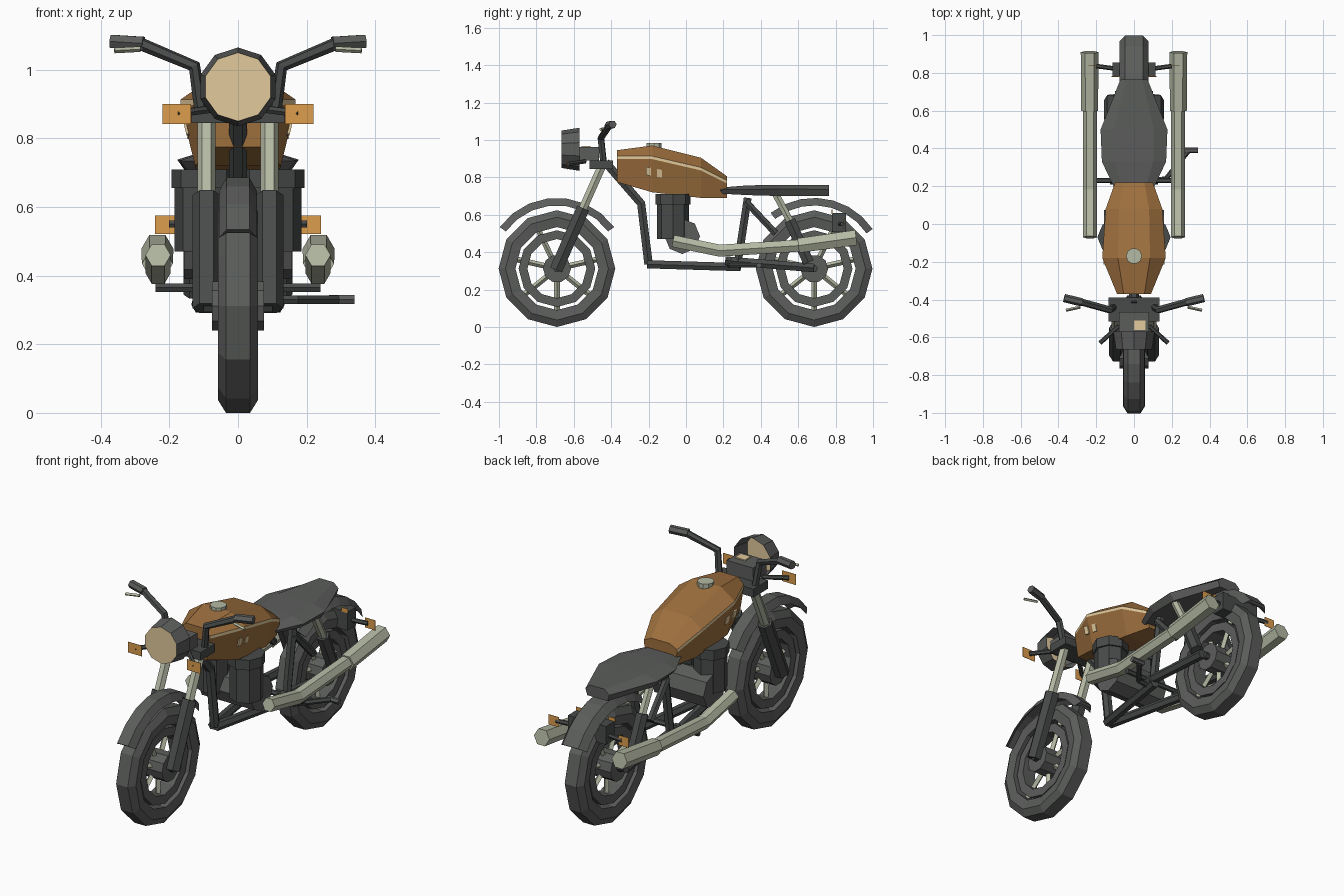
import bpy, bmesh, math
from mathutils import Vector

if "Cube" in bpy.data.objects:
    bpy.data.objects.remove(bpy.data.objects["Cube"], do_unlink=True)


def material(name, rgb):
    m = bpy.data.materials.new(name)
    m.use_nodes = True
    m.diffuse_color = (*rgb, 1)
    bsdf = next(n for n in m.node_tree.nodes if n.type == 'BSDF_PRINCIPLED')
    bsdf.inputs["Base Color"].default_value = (*rgb, 1)
    bsdf.inputs["Roughness"].default_value = 0.8
    return m


GREY = material("dark grey", (0.105, 0.11, 0.105))
BLACK = material("charcoal", (0.065, 0.07, 0.068))
CHROME = material("pale metal", (0.46, 0.49, 0.37))
BROWN = material("copper paint", (0.34, 0.16, 0.048))
CREAM = material("cream", (0.76, 0.59, 0.33))
AMBER = material("amber", (0.72, 0.34, 0.075))
SIDES = (("left", 1), ("right", -1))


def finish(name, bm, mats):
    bmesh.ops.recalc_face_normals(bm, faces=bm.faces)
    me = bpy.data.meshes.new(name)
    bm.to_mesh(me)
    bm.free()
    for m in mats:
        me.materials.append(m)
    ob = bpy.data.objects.new(name, me)
    bpy.context.collection.objects.link(ob)
    return ob


def loft(name, rings, mats, loop=False, caps=(True, True), rule=None):
    """Bridge closed rings of points; rule gives a material index per row."""
    bm = bmesh.new()
    vs = [[bm.verts.new(p) for p in r] for r in rings]
    n = len(rings[0])
    for i in range(len(vs) if loop else len(vs) - 1):
        a, b = vs[i], vs[(i + 1) % len(vs)]
        for k in range(n):
            f = bm.faces.new((a[k], a[(k + 1) % n], b[(k + 1) % n], b[k]))
            f.material_index = rule(k) if rule else 0
    if not loop:
        for use, ring in zip(caps, (vs[0], vs[-1])):
            if use:
                bm.faces.new(ring).material_index = len(mats) - 1 if not rule else 0
    return finish(name, bm, mats)


def box(name, lo, hi, mat):
    bm = bmesh.new()
    bmesh.ops.create_cube(bm, size=1)
    for v in bm.verts:
        v.co = [(a + b) / 2 + c * (b - a) for a, b, c in zip(lo, hi, v.co)]
    return finish(name, bm, [mat])


def tube(name, pts, r, mat, res=1):
    """Faceted pipe along points; r may be one radius or one per point."""
    cu = bpy.data.curves.new(name, 'CURVE')
    cu.dimensions = '3D'
    cu.bevel_depth, cu.bevel_resolution, cu.use_fill_caps = 1, res, True
    sp = cu.splines.new('POLY')
    sp.points.add(len(pts) - 1)
    for i, (p, co) in enumerate(zip(sp.points, pts)):
        p.co = (*co, 1)
        p.radius = r[i] if isinstance(r, (list, tuple)) else r
    tmp = bpy.data.objects.new(name, cu)
    bpy.context.collection.objects.link(tmp)
    dg = bpy.context.evaluated_depsgraph_get()
    me = bpy.data.meshes.new_from_object(tmp.evaluated_get(dg))
    bpy.data.objects.remove(tmp, do_unlink=True)
    me.materials.clear()
    me.materials.append(mat)
    me.polygons.foreach_set("use_smooth", [False] * len(me.polygons))
    ob = bpy.data.objects.new(name, me)
    bpy.context.collection.objects.link(ob)
    return ob


def pair(name, pts, r, mat, res=1):
    for side, s in SIDES:
        tube(f"{side}_{name}", [(s * x, y, z) for x, y, z in pts], r, mat, res)


def arc(name, profile, cy, cz, start, end, steps, mat, loop=False):
    """Sweep an (x, radius) profile around the wheel axis."""
    rings = []
    for i in range(steps if loop else steps + 1):
        a = math.radians(start + (end - start) * i / steps)
        rings.append([(x, cy + r * math.cos(a), cz + r * math.sin(a)) for x, r in profile])
    return loft(name, rings, [mat], loop=loop)


# Wheels and mudguards
AXLE = 0.312
for end, cy, g, a0, a1 in (("front", -0.69, 0.055, 36, 144), ("rear", 0.685, 0.078, 34, 128)):
    tyre = [(-0.035, 0.312), (-0.058, 0.275), (-0.05, 0.222), (0.05, 0.222), (0.058, 0.275), (0.035, 0.312)]
    rim = [(-0.04, 0.205), (-0.04, 0.158), (0.04, 0.158), (0.04, 0.205)]
    arc(end + "_tyre", tyre, cy, AXLE, 0, 360, 12, GREY, True)
    arc(end + "_rim", rim, cy, AXLE, 0, 360, 12, GREY, True)
    tube(end + "_hub", [(-0.076, cy, AXLE), (0.076, cy, AXLE)], 0.075, GREY, 3)
    tube(end + "_axle", [(-0.1, cy, AXLE), (0.1, cy, AXLE)], 0.02, BLACK)
    for i in range(7):
        a = math.radians(270 + 360 * i / 7)
        d = Vector((0, math.cos(a), math.sin(a)))
        c = Vector((0, cy, AXLE))
        tube(f"{end}_spoke_{i + 1}", [c + d * 0.05, c + d * 0.225], 0.015, CHROME, 0)
    shell = [(-g, 0.338), (-g * 0.6, 0.378), (g * 0.6, 0.378), (g, 0.338), (g * 0.55, 0.362), (-g * 0.55, 0.362)]
    arc(end + "_mudguard", shell, cy, AXLE, a0, a1, 7, GREY)

# Fork and steering
pair("fork_tube", [(0.092, -0.45, 0.86), (0.092, -0.57, 0.59)], 0.026, CHROME)
pair("fork_slider", [(0.092, -0.55, 0.635), (0.092, -0.695, 0.305)], 0.04, BLACK)
box("fork_clamp", (-0.135, -0.515, 0.845), (0.135, -0.39, 0.89), BLACK)
pair("handlebar", [(0.107, -0.44, 0.87), (0.127, -0.455, 1.01), (0.29, -0.41, 1.078)], 0.019, BLACK)
pair("grip", [(0.275, -0.415, 1.077), (0.37, -0.392, 1.083)], 0.022, GREY)
pair("lever", [(0.285, -0.44, 1.06), (0.36, -0.457, 1.056)], 0.008, CHROME, 0)


# Headlight: open shell with the lens closing its front
def disc(y, r):
    return [(r * math.sin(k * math.pi / 5), y, 0.95 + r * math.cos(k * math.pi / 5)) for k in range(10)]


loft("headlight", [disc(-0.57, 0.115), disc(-0.665, 0.1)], [GREY, CREAM], caps=(False, True))
box("instrument_box", (-0.08, -0.58, 0.89), (0.08, -0.465, 0.962), GREY)
box("gauge_face", (0, -0.56, 0.962), (0.06, -0.51, 0.968), CREAM)

# Turn signals
for side, s in SIDES:
    for end, x0, x1, y, z0, z1 in (("front", 0.137, 0.22, -0.635, 0.842, 0.9), ("rear", 0.18, 0.242, 0.84, 0.522, 0.576)):
        lo, hi = sorted((s * x0, s * x1))
        box(f"{side}_{end}_signal", (lo, y - 0.001, z0), (hi, y + 0.001, z1), AMBER)
    lo, hi = sorted((s * 0.08, s * 0.118))
    box(f"{side}_tail_reflector", (lo, 0.779, 0.605), (hi, 0.783, 0.628), AMBER)
pair("front_signal_stalk", [(0.08, -0.54, 0.885), (0.18, -0.63, 0.872)], 0.012, BLACK)
pair("rear_signal_stalk", [(0.08, 0.82, 0.55), (0.2, 0.836, 0.55)], 0.012, BLACK)
box("tail_bracket", (-0.115, 0.78, 0.51), (0.115, 0.855, 0.61), BLACK)

# Tank: y, top height, top half width, stripe height, widest half width, base height, base half width
TANK = [(-0.37, 0.945, 0.055, 0.905, 0.09, 0.775, 0.07),
        (-0.18, 0.97, 0.085, 0.905, 0.168, 0.72, 0.125),
        (0.08, 0.905, 0.08, 0.845, 0.15, 0.69, 0.115),
        (0.22, 0.805, 0.055, 0.775, 0.1, 0.69, 0.08)]


def tank_ring(y, zt, wt, zm, wm, zb, wb):
    half = [(wt, zt), (wm, zm + 0.008), (wm, zm - 0.008), (wb, zb)]
    return [(x, y, z) for x, z in half] + [(-x, y, z) for x, z in reversed(half)]


loft("tank", [tank_ring(*t) for t in TANK], [BROWN, CREAM], rule=lambda k: int(k in (1, 5)))
tube("filler_cap", [(0, -0.17, 0.95), (0, -0.17, 0.984)], 0.042, CHROME, 3)


def tank_side(y, v):
    """Point on the lower tank flank, v running from stripe to base."""
    a, b = TANK[1], TANK[2]
    t = (y - a[0]) / (b[0] - a[0])
    zm, wm, zb, wb = (a[i] + (b[i] - a[i]) * t for i in range(3, 7))
    return wm + (wb - wm) * v, y, zm + (zb - zm) * v


for side, s in SIDES:
    for i, y in enumerate((-0.175, -0.115)):
        corners = [tank_side(y + dy, v) for dy, v in ((-0.04, 0.3), (-0.012, 0.3), (-0.012, 0.53), (-0.04, 0.53))]
        loft(f"{side}_tank_plate_{i + 1}",
             [[(s * (x + d), yy, z) for x, yy, z in corners] for d in (-0.004, 0.004)], [CREAM])

# Seat: y, half width, base height, edge height, top height
seat = [(0.14, 0.08, 0.715, 0.733, 0.742), (0.33, 0.17, 0.705, 0.735, 0.757),
        (0.5, 0.177, 0.7, 0.738, 0.76), (0.765, 0.072, 0.7, 0.735, 0.76)]
loft("seat", [[(-w * 0.85, y, b), (w * 0.85, y, b), (w, y, e), (w * 0.6, y, t), (-w * 0.6, y, t), (-w, y, e)]
              for y, w, b, e, t in seat], [GREY])

# Engine: twin upright cylinders on a crankcase
pair("cylinder", [(0.1, -0.07, 0.47), (0.1, -0.07, 0.665)], 0.085, BLACK, 2)
pair("cylinder_head", [(0.1, -0.07, 0.655), (0.1, -0.07, 0.71)], 0.094, BLACK, 2)
tube("crankcase", [(-0.158, -0.02, 0.485), (0.158, -0.02, 0.485)], 0.095, GREY, 2)

# Frame, swing arm and shocks
tube("down_tube", [(0, -0.43, 0.88), (0, -0.24, 0.66), (0, -0.2, 0.335)], 0.026, BLACK)
pair("frame_rail", [(0.01, -0.205, 0.335), (0.1, 0.29, 0.32)], 0.025, BLACK)
pair("seat_post", [(0.1, 0.275, 0.33), (0.1, 0.33, 0.69)], 0.024, BLACK)
pair("rear_stay", [(0.11, 0.32, 0.67), (0.12, 0.48, 0.5)], 0.02, BLACK)
pair("swing_arm", [(0.1, 0.21, 0.355), (0.11, 0.685, 0.315)], 0.026, BLACK)
pair("shock_rod", [(0.125, 0.48, 0.71), (0.125, 0.57, 0.54)], 0.022, CHROME)
pair("shock_body", [(0.125, 0.555, 0.57), (0.125, 0.655, 0.345)], 0.034, BLACK)

# Exhausts
pair("exhaust_pipe", [(0.233, -0.07, 0.46), (0.233, 0.18, 0.408), (0.233, 0.62, 0.436)], 0.037, CHROME)
pair("muffler", [(0.235, 0.6, 0.435), (0.235, 0.91, 0.478)], [0.045, 0.047], CHROME)

# Foot pegs and side pedal
tube("foot_peg_bar", [(-0.24, 0.23, 0.365), (0.24, 0.23, 0.365)], 0.014, BLACK)
tube("side_pedal_arm", [(0.1, 0.23, 0.33), (0.17, 0.24, 0.33), (0.29, 0.39, 0.33)], 0.014, BLACK)
tube("side_pedal", [(0.265, 0.39, 0.33), (0.34, 0.39, 0.33)], 0.015, GREY)
